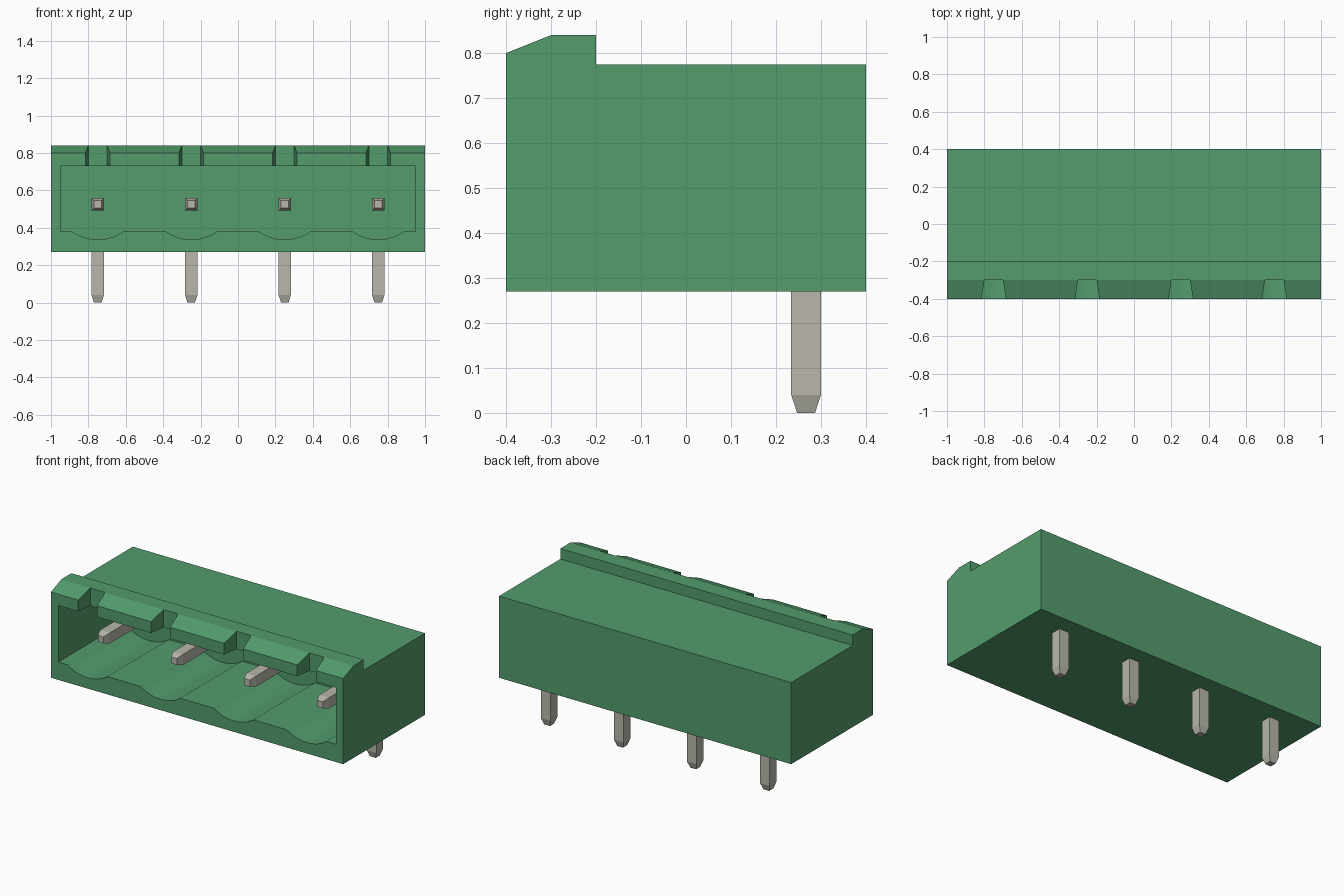
import bpy, bmesh, math
from mathutils import Vector

if "Cube" in bpy.data.objects:
    bpy.data.objects.remove(bpy.data.objects["Cube"], do_unlink=True)


def material(name, rgb):
    m = bpy.data.materials.new(name)
    m.use_nodes = True
    m.diffuse_color = (*rgb, 1)
    m.node_tree.nodes["Principled BSDF"].inputs["Base Color"].default_value = (*rgb, 1)
    return m


GREEN = material("green plastic", (0.087, 0.333, 0.15))
METAL = material("tinned metal", (0.48, 0.47, 0.41))
PITCH = [-0.75, -0.25, 0.25, 0.75]


def loft(name, rings, mat):
    """Skin a closed solid through rings of equal point count."""
    bm = bmesh.new()
    rows = [[bm.verts.new(p) for p in ring] for ring in rings]
    n = len(rows[0])
    for a, b in zip(rows, rows[1:]):
        for i in range(n):
            j = (i + 1) % n
            bm.faces.new((a[i], a[j], b[j], b[i]))
    bm.faces.new(rows[0])
    bm.faces.new(rows[-1])
    bmesh.ops.recalc_face_normals(bm, faces=bm.faces)
    me = bpy.data.meshes.new(name)
    bm.to_mesh(me)
    bm.free()
    me.materials.append(mat)
    ob = bpy.data.objects.new(name, me)
    bpy.context.collection.objects.link(ob)
    return ob


def select(ob):
    bpy.ops.object.select_all(action='DESELECT')
    ob.select_set(True)
    bpy.context.view_layer.objects.active = ob


def cut(ob, cutter):
    mod = ob.modifiers.new("cut", 'BOOLEAN')
    mod.operation = 'DIFFERENCE'
    mod.solver = 'EXACT'
    mod.object = cutter
    select(ob)
    bpy.ops.object.modifier_apply(modifier=mod.name)
    bpy.data.objects.remove(cutter, do_unlink=True)


# Housing: side profile (y, z) extruded along x
side = [(-0.4, 0.27), (0.4, 0.27), (0.4, 0.775), (-0.2, 0.775),
        (-0.2, 0.84), (-0.3, 0.84), (-0.4, 0.80)]
housing = loft("housing", [[(x, y, z) for y, z in side] for x in (-1, 1)], GREEN)

# Socket cavity with a scalloped floor under each pin
R, HALF, FLOOR = 0.24, 0.137, 0.38
zc = FLOOR + math.sqrt(R * R - HALF * HALF)
amax = math.asin(HALF / R)
opening = [(0.95, 0.73), (-0.95, 0.73), (-0.95, FLOOR)]
for cx in PITCH:
    for i in range(17):
        a = amax * (i / 8 - 1)
        opening.append((cx + R * math.sin(a), zc - R * math.cos(a)))
opening.append((0.95, FLOOR))
cut(housing, loft("cavity_cutter",
                  [[(x, y, z) for x, z in opening] for y in (-0.5, 0.2)], GREEN))

# Tapered coding notches through the front lip
for cx in PITCH:
    plan = [(cx - 0.0725, -0.45), (cx + 0.0725, -0.45),
            (cx + 0.05, -0.3), (cx - 0.05, -0.3)]
    cut(housing, loft("notch_cutter",
                      [[(x, y, z) for x, y in plan] for z in (0.70, 0.95)], GREEN))
select(housing)
bpy.ops.object.shade_smooth_by_angle(angle=math.radians(20))

# Right-angle pins with tapered ends: (y, z, half width, section direction)
W, TIP = 0.033, 0.02
path = [(-0.27, 0.525, TIP, (0, 0, 1)), (-0.23, 0.525, W, (0, 0, 1)),
        (0.267, 0.525, W, (0, 1, 1)),
        (0.267, 0.04, W, (0, 1, 0)), (0.267, 0.0, TIP, (0, 1, 0))]
for k, cx in enumerate(PITCH):
    rings = []
    for y, z, h, d in path:
        c, u, v = Vector((cx, y, z)), Vector((h, 0, 0)), Vector(d) * h
        rings.append([c - u - v, c + u - v, c + u + v, c - u + v])
    loft(f"pin_{k + 1}", rings, METAL)
